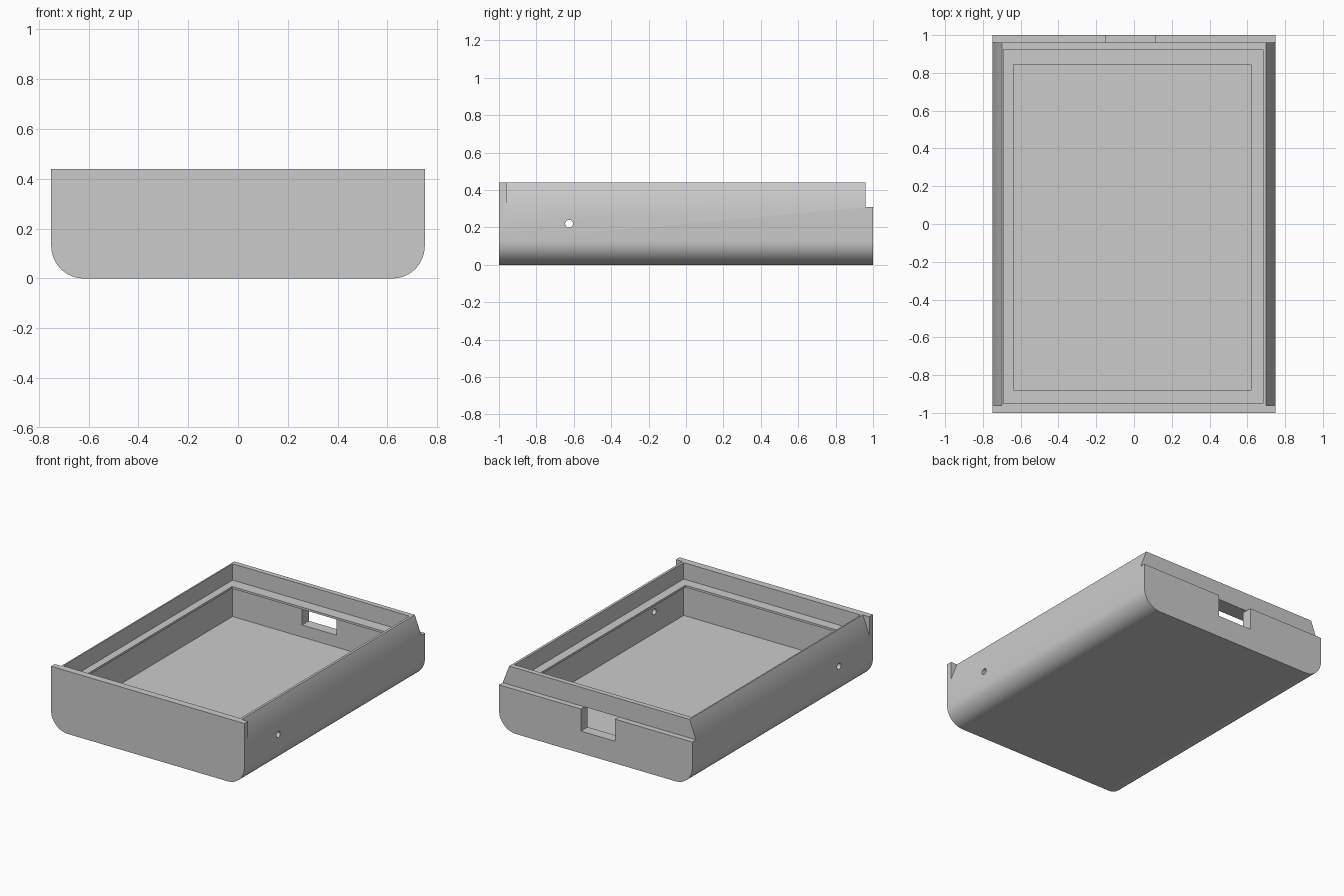
import bpy
import bmesh
import math

old = bpy.data.objects.get("Cube")
if old:
    bpy.data.objects.remove(old, do_unlink=True)

grey = bpy.data.materials.new("light grey")
grey.use_nodes = True
colour = (0.6, 0.6, 0.6, 1)
grey.diffuse_color = colour
grey.node_tree.nodes["Principled BSDF"].inputs["Base Color"].default_value = colour


def prism(name, profile, y0, y1):
    """Extrude an (x, z) outline along y."""
    bm = bmesh.new()
    face = bm.faces.new([bm.verts.new((x, y0, z)) for x, z in profile])
    out = bmesh.ops.extrude_face_region(bm, geom=[face])
    moved = [v for v in out["geom"] if isinstance(v, bmesh.types.BMVert)]
    bmesh.ops.translate(bm, verts=moved, vec=(0, y1 - y0, 0))
    bmesh.ops.recalc_face_normals(bm, faces=bm.faces)
    mesh = bpy.data.meshes.new(name)
    bm.to_mesh(mesh)
    bm.free()
    mesh.materials.append(grey)
    obj = bpy.data.objects.new(name, mesh)
    bpy.context.collection.objects.link(obj)
    return obj


def box(name, x0, x1, y0, y1, z0, z1):
    return prism(name, [(x0, z0), (x1, z0), (x1, z1), (x0, z1)], y0, y1)


def cut(target, cutter):
    """Subtract the cutter, then discard it."""
    cutter.hide_render = True
    mod = target.modifiers.new("cut", "BOOLEAN")
    mod.operation = "DIFFERENCE"
    mod.solver = "EXACT"
    mod.object = cutter
    bpy.ops.object.select_all(action="DESELECT")
    bpy.context.view_layer.objects.active = target
    target.select_set(True)
    bpy.ops.object.modifier_apply(modifier=mod.name)
    bpy.data.objects.remove(cutter, do_unlink=True)


# Outer shell with two rounded lower edges
W, H, R, STEP = 0.75, 0.44, 0.13, 0.31
SEGMENTS = 12
arc = [(W - R + R * math.sin(a), R - R * math.cos(a))
       for a in (math.pi / 2 * i / SEGMENTS for i in range(SEGMENTS + 1))]
right_half = arc + [(W, H)]
tray = prism("tray", right_half + [(-x, z) for x, z in reversed(right_half)], -1, 1)

# Sloped outer rim on both sides, stopping at the front plate
for s in (1, -1):
    wedge = [(W, STEP), (0.70, H), (0.66, H + 0.104), (0.9, H + 0.104), (0.9, STEP)]
    cut(tray, prism("rim_cutter", [(s * x, z) for x, z in wedge], -0.96, 1.1))

# Step along the back
cut(tray, box("back_step_cutter", -1, 1, 0.96, 1.2, STEP, 0.7))

# Upper recess, opening inside the thin lip, and lower cavity
cut(tray, box("recess_cutter", -0.69, 0.683, -0.95, 0.925, 0.325, 0.7))
cut(tray, box("lip_cutter", -0.637, 0.62, -0.88, 0.845, 0.2, 0.5))
cut(tray, box("cavity_cutter", -0.69, 0.683, -0.95, 0.925, 0.07, STEP))

# Connector notch in the back wall
cut(tray, box("notch_cutter", -0.15, 0.115, 0.9, 1.1, 0.155, STEP))

# Round pin hole through each side wall
for s in (1, -1):
    bpy.ops.mesh.primitive_cylinder_add(vertices=24, radius=0.021, depth=0.3,
                                        location=(s * W, -0.625, 0.22),
                                        rotation=(0, math.pi / 2, 0))
    pin = bpy.context.object
    pin.data.materials.append(grey)
    cut(tray, pin)

bpy.ops.object.shade_smooth_by_angle(angle=math.radians(30))
